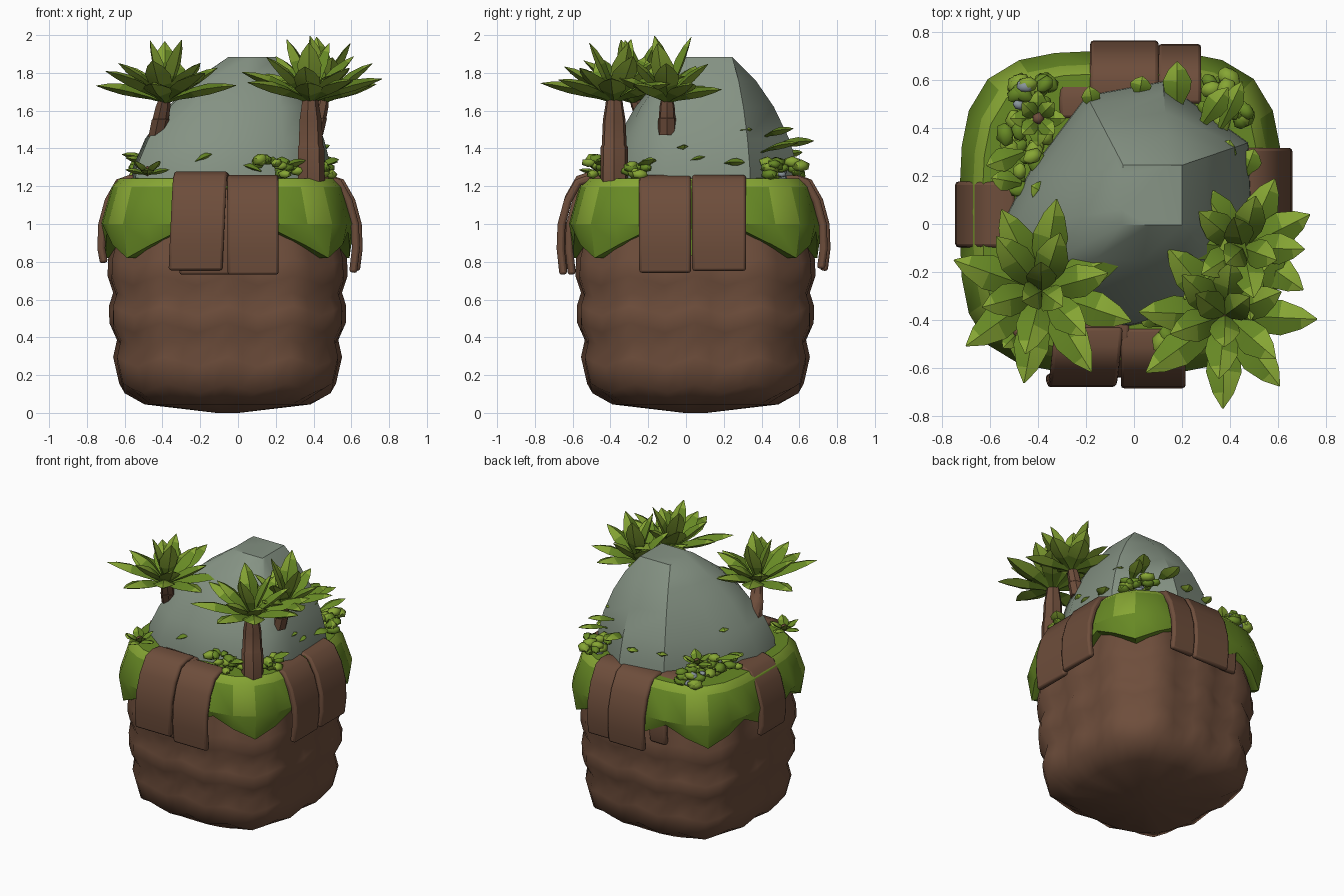
import bpy, bmesh, math, random
from mathutils import Vector, Matrix

if "Cube" in bpy.data.objects:
    bpy.data.objects.remove(bpy.data.objects["Cube"])
random.seed(4)
CX, CY = -0.055, 0.05          # centre of the island
rad = math.radians


def material(name, rgb):
    m = bpy.data.materials.new(name)
    m.diffuse_color = (*rgb, 1)
    m.use_nodes = True
    m.node_tree.nodes["Principled BSDF"].inputs["Base Color"].default_value = m.diffuse_color
    return m


SOIL = material("soil brown", (0.155, 0.075, 0.044))
MID = material("leaf green", (0.135, 0.25, 0.018))
LIGHT = material("light green", (0.24, 0.38, 0.034))
ROCK = material("grey green rock", (0.235, 0.29, 0.23))
STONE = material("blue grey stone", (0.25, 0.30, 0.33))


def finish(name, bm, mats, angle=40):
    bmesh.ops.recalc_face_normals(bm, faces=bm.faces)
    me = bpy.data.meshes.new(name)
    bm.to_mesh(me)
    bm.free()
    for m in mats:
        me.materials.append(m)
    ob = bpy.data.objects.new(name, me)
    bpy.context.collection.objects.link(ob)
    me.shade_smooth()
    me.set_sharp_from_angle(angle=rad(angle))
    return ob


def loft(bm, rings, rule=None):
    """Skin a list of equal point rings and cap both ends."""
    vs = [[bm.verts.new(p) for p in ring] for ring in rings]
    n = len(vs[0])
    for i in range(len(vs) - 1):
        for j in range(n):
            k = (j + 1) % n
            f = bm.faces.new((vs[i][j], vs[i][k], vs[i + 1][k], vs[i + 1][j]))
            f.material_index = rule(i, j) if rule else 0
    bm.faces.new(vs[0])
    bm.faces.new(vs[-1])


def squircle(r, a, n=3.65):
    k = r / (abs(math.cos(a)) ** n + abs(math.sin(a)) ** n) ** (1 / n)
    return k * math.cos(a), k * math.sin(a)


def clamp(v, m):
    return max(-m, min(m, v))


# Soil: rounded square stack of bulging rows
bm = bmesh.new()
rows = [(0.0, .06), (.045, .44), (.13, .56), (.27, .592), (.36, .572), (.45, .612), (.54, .614),
        (.61, .592), (.70, .622), (.79, .618), (.86, .60), (1.0, .585)]
rings = []
for i, (z, r) in enumerate(rows):
    ring = []
    for j in range(48):
        a = j * math.tau / 48
        wave = math.cos(12 * a) if i > 1 else 0
        x, y = squircle(r + .014 * wave, a, 2.7 if i < 2 else 3.6)
        ring.append((x + CX, y + CY, z + .026 * wave))
    rings.append(ring)
loft(bm, rings)
finish("soil_base", bm, [SOIL], 60)

# Grass cap: flat top, bevelled rim, hem hanging low at the corners
bm = bmesh.new()
rings = []
for r, z in [(.3, 1.25), (.575, 1.24), (.615, 1.195), (.67, 1.0), (.645, None), (.56, None)]:
    ring = []
    for j in range(32):
        a = j * math.tau / 32
        c = math.cos(8 * a)
        x, y = squircle(r, a)
        ring.append((x + CX, y + CY, .89 - .07 * c if z is None else z))
    rings.append(ring)
loft(bm, rings, lambda i, j: 1 if i == 1 or (i == 2 and j % 8 == 3) else 0)
finish("grass_cap", bm, [MID, LIGHT], 30)

# Rock: uneven eleven-sided outline shrinking to a small square top
outline = [(.50, -.08), (.48, .34), (.12, .60), (-.2, .54), (-.44, .22), (-.57, -.02), (-.55, -.26),
           (-.36, -.40), (-.02, -.43), (.24, -.38), (.43, -.27)]
bm = bmesh.new()
rings = []
for z, s in [(1.15, 1.0), (1.3, .975), (1.45, .85), (1.62, .62), (1.76, .35), (1.885, .0)]:
    ring = []
    for x, y in outline:
        top = Vector((.075 + clamp(x * .6, .125), .12 + clamp((y - .08) * .6, .125)))
        p = top.lerp(Vector((x, y)), s)
        ring.append((p.x, p.y, z))
    rings.append(ring)
loft(bm, rings)
bmesh.ops.remove_doubles(bm, verts=bm.verts, dist=.002)
finish("rock_dome", bm, [ROCK], 40)


# Bark slabs: curved plates draped over the grass edge on each side
def slab(name, turn, offset, width, reach=.7, low=.75, flare=0.0, lift=0.0):
    prof = [(reach - .25, 1.255), (reach - .17, 1.26), (reach - .10, 1.235), (reach - .04, 1.13),
            (reach - .005, 1.0), (reach, .87), (reach - .015, low)]
    bm = bmesh.new()
    rings = []
    for i, (r, z) in enumerate(prof):
        p, q = prof[max(i - 1, 0)], prof[min(i + 1, 6)]
        d = Vector((q[0] - p[0], q[1] - p[1])).normalized() * .042
        s = offset + flare * i / 6
        z += lift
        rings.append([(s - width / 2, -r, z), (s + width / 2, -r, z),
                      (s + width / 2, -r - d.y, z - d.x), (s - width / 2, -r - d.y, z - d.x)])
    loft(bm, rings)
    bmesh.ops.transform(bm, verts=bm.verts,
                        matrix=Matrix.Translation((CX, CY, 0)) @ Matrix.Rotation(rad(turn), 4, 'Z'))
    ob = finish(name, bm, [SOIL], 50)
    mod = ob.modifiers.new("soft_edges", 'BEVEL')
    mod.width, mod.segments, mod.limit_method, mod.angle_limit = .014, 2, 'ANGLE', rad(55)


slab("front_slab_left", 0, -.135, .285, .73, .735, -.035, .018)
slab("front_slab_under", 0, -.11, .29, .69, .73)
slab("front_slab_right", 0, .135, .27, .735, .73)
slab("right_slab_front", 90, -.16, .275, .70, .74)
slab("right_slab_back", 90, .125, .285, .715, .75)
slab("left_slab", -90, .01, .275, .69, .79)
slab("back_slab_left", 180, -.015, .285, .715, .75)
slab("back_slab_right", 180, -.245, .18, .70, .76)
slab("back_slab_small", 180, .19, .13, .64, .80)


# Leaf: pointed diamond-section blade, light tip and light underside
def leaf(bm, base, heading, elev, length, width):
    dirn = Vector((math.cos(heading), math.sin(heading), 0))
    side = Vector((-dirn.y, dirn.x, 0))
    up = Vector((0, 0, 1))
    shape = [(0, .25), (.2, .5), (.42, .9), (.62, 1), (.84, .6), (1, .04)]
    p, last, rings = Vector(base), 0, []
    for t, w in shape:
        e = rad(elev) + .16 - .32 * t                # droops along its length
        fwd = dirn * math.cos(e) + up * math.sin(e)
        nrm = up * math.cos(e) - dirn * math.sin(e)
        p = p + fwd * (t - last) * length
        last = t
        h = w * width
        rings.append([p + side * h, p + nrm * h * .4, p - side * h, p - nrm * h * .4])
    loft(bm, rings, lambda i, j: 1 if i > 3 or (i > 1 and j > 1) or (i == 3 and j == 0) else 0)


def rosette(name, centre, tiers):
    bm = bmesh.new()
    for n, elev, length, width, start in tiers:
        for i in range(n):
            h = rad(start) + i * math.tau / n + random.uniform(-.12, .12)
            leaf(bm, centre, h, elev + random.uniform(-7, 7), length * random.uniform(.94, 1.04), width)
    finish(name, bm, [MID, LIGHT], 30)


rosette("left_palm_leaves", (-.385, -.28, 1.645),
        [(8, 20, .415, .074, -15), (6, 40, .34, .07, 10), (3, 72, .36, .064, 90)])
rosette("front_palm_leaves", (.38, -.38, 1.645),
        [(8, 20, .415, .074, -3), (6, 40, .34, .07, 20), (3, 72, .36, .064, 30)])
rosette("right_palm_leaves", (.455, -.1, 1.645),
        [(7, 20, .34, .07, 20), (5, 44, .32, .066, 0), (3, 72, .36, .064, 100)])


# Trunks: tapered seven-sided stems with a step
def trunk(name, a, b, r0, r1):
    bm = bmesh.new()
    rings = []
    for t, k in [(0, 1), (.4, .98), (.42, .9), (.7, .82), (.85, .66), (1, .6)]:
        c = Vector(a).lerp(Vector(b), t)
        r = r0 * k if t < 1 else r1
        rings.append([c + Vector((r * math.cos(j * math.tau / 7), r * math.sin(j * math.tau / 7), 0))
                      for j in range(7)])
    loft(bm, rings)
    finish(name, bm, [SOIL], 35)


trunk("front_palm_trunk", (.385, -.38, 1.22), (.38, -.38, 1.69), .075, .04)
trunk("left_palm_trunk", (-.43, -.18, 1.46), (-.385, -.28, 1.69), .05, .03)
trunk("right_palm_trunk", (.40, -.1, 1.47), (.455, -.1, 1.69), .05, .03)

# Sprouts and loose leaves on the rock: x, y, z, heading, elevation, length, width
bm = bmesh.new()
for x, y, z, h, e, l, w in [
        (.18, .47, 1.41, 90, 10, .21, .06), (.28, .41, 1.46, 55, 15, .2, .05),
        (.36, .40, 1.38, 65, 15, .22, .045), (.02, .53, 1.36, 80, 15, .09, .045),
        (-.17, .48, 1.36, 100, 20, .1, .04), (.36, .24, 1.48, 70, 12, .12, .045),
        (.46, .2, 1.32, 70, 5, .12, .05), (.46, .0, 1.33, 100, 15, .12, .05),
        (.42, -.03, 1.38, 20, 30, .08, .035), (-.36, .12, 1.46, 150, 10, .08, .04),
        (-.47, .17, 1.32, 170, 15, .13, .045), (-.23, -.38, 1.33, 10, 25, .11, .05),
        (-.46, .3, 1.33, 200, 15, .17, .05), (.43, -.25, 1.3, 40, 20, .14, .05),
        (.22, -.42, 1.29, -10, 20, .15, .05), (.12, -.42, 1.28, 150, 20, .12, .045)]:
    leaf(bm, (x, y, z), rad(h), e, l, w)
finish("loose_leaves", bm, [MID, LIGHT], 30)


# Bushes and pebbles: scattered squashed balls
def balls(name, clusters, mats, size):
    bm = bmesh.new()
    for x, y, z, spread, n in clusters:
        for i in range(n):
            p = Vector((x, y, z)) + Vector((random.uniform(-1, 1), random.uniform(-1, 1),
                                           random.uniform(-.3, .8))) * spread
            s = size * random.uniform(.75, 1.2)
            m = (Matrix.Translation(p) @ Matrix.Rotation(random.uniform(0, 6), 4, 'Z')
                 @ Matrix.Rotation(random.uniform(-.5, .5), 4, 'X') @ Matrix.Diagonal((s * 1.3, s, s * .75, 1)))
            new = bmesh.ops.create_icosphere(bm, subdivisions=1, radius=1, matrix=m)["verts"]
            for f in {f for v in new for f in v.link_faces}:
                f.material_index = i % 2 if len(mats) > 1 else 0
    finish(name, bm, mats, 50)


balls("bushes", [(-.42, .53, 1.275, .065, 9), (-.43, .42, 1.28, .08, 12), (-.47, .31, 1.275, .07, 10),
                 (-.52, .18, 1.265, .05, 4), (.35, .54, 1.275, .07, 11), (.42, .44, 1.28, .06, 9),
                 (.17, -.44, 1.28, .08, 11), (.29, -.40, 1.29, .06, 8), (.48, -.27, 1.28, .06, 8)],
      [MID, LIGHT], .038)
balls("pebbles", [(-.4, .5, 1.25, .09, 6), (.34, .5, 1.25, .08, 6)], [STONE], .026)

# Flower-like plants: ring of petals round a brown bud
for name, x, y, z in [("front_flower", -.48, -.45, 1.28), ("back_flower", -.4, .44, 1.35)]:
    bm = bmesh.new()
    for i in range(8):
        leaf(bm, (x, y, z - .02), i * math.tau / 8, 15 + 25 * (i % 2), .12, .036)
    finish(name, bm, [MID, LIGHT], 30)
    bm = bmesh.new()
    bmesh.ops.create_icosphere(bm, subdivisions=1, radius=.028, matrix=Matrix.Translation((x, y, z)))
    finish(name + "_bud", bm, [SOIL], 50)
